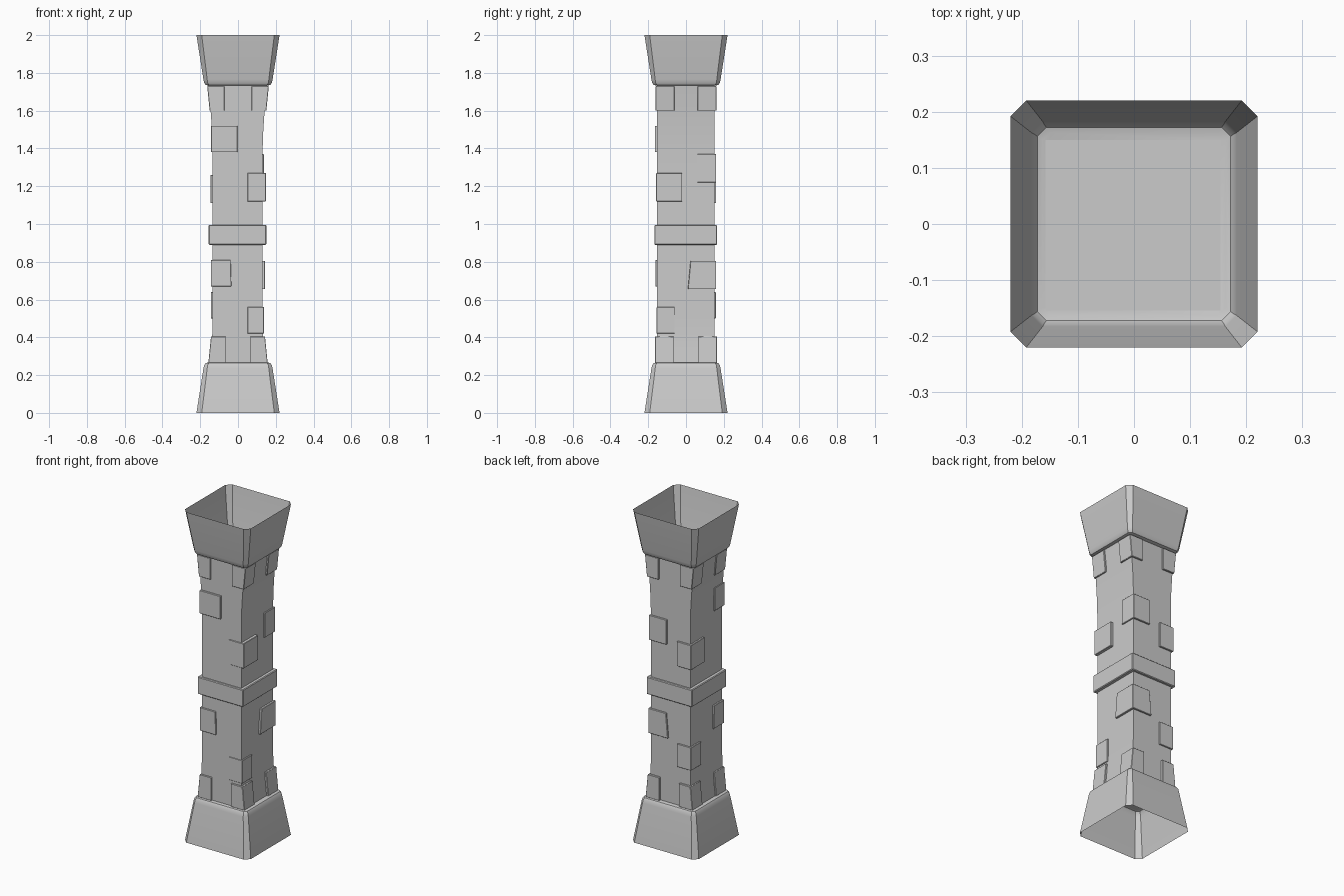
import bpy, bmesh

if "Cube" in bpy.data.objects:
    bpy.data.objects.remove(bpy.data.objects["Cube"])


def finish(bm, name, angle=0.6):
    bmesh.ops.recalc_face_normals(bm, faces=bm.faces)
    me = bpy.data.meshes.new(name)
    bm.to_mesh(me)
    bm.free()
    ob = bpy.data.objects.new(name, me)
    bpy.context.collection.objects.link(ob)
    bpy.ops.object.select_all(action='DESELECT')
    bpy.context.view_layer.objects.active = ob
    ob.select_set(True)
    bpy.ops.object.shade_smooth_by_angle(angle=angle)
    return ob


def loft(name, rings, cap_start=True, cap_end=True, bevel=0):
    """Skin rings (z, x0, x1, y0, y1, chamfer) stacked along z."""
    bm = bmesh.new()
    loops = []
    for z, x0, x1, y0, y1, c in rings:
        if c:
            pts = [(x0 + c, y0), (x1 - c, y0), (x1, y0 + c), (x1, y1 - c),
                   (x1 - c, y1), (x0 + c, y1), (x0, y1 - c), (x0, y0 + c)]
        else:
            pts = [(x0, y0), (x1, y0), (x1, y1), (x0, y1)]
        loops.append([bm.verts.new((x, y, z)) for x, y in pts])
    for a, b in zip(loops, loops[1:]):
        for i in range(len(a)):
            j = (i + 1) % len(a)
            bm.faces.new((a[i], a[j], b[j], b[i]))
    if cap_start:
        bm.faces.new(loops[0])
    if cap_end:
        bm.faces.new(loops[-1])
    if bevel:
        bmesh.ops.bevel(bm, geom=bm.edges[:], offset=bevel, segments=1, affect='EDGES')
    return finish(bm, name)


# flared hollow base and its mirrored capital
flare = [(0.0, 0.22, 0.028), (0.235, 0.183, 0.02), (0.252, 0.179, 0.018),
         (0.263, 0.172, 0.016), (0.266, 0.163, 0.014)]
loft("base", [(z, -h, h, -h, h, c) for z, h, c in flare], cap_start=False)
loft("capital", [(2 - z, -h, h, -h, h, c) for z, h, c in flare], cap_start=False)

# shaft, curving outward in x near both ends
profile = [(0.265, 0.148), (0.34, 0.14), (0.42, 0.134), (0.52, 0.132), (1.38, 0.132),
           (1.48, 0.135), (1.56, 0.14), (1.64, 0.146), (1.735, 0.156)]
loft("shaft", [(z, -h - 0.002, h - 0.002, -0.154, 0.15, 0) for z, h in profile])

# middle band
loft("middle_band", [(0.89, -0.155, 0.15, -0.167, 0.165, 0),
                     (0.995, -0.155, 0.15, -0.167, 0.165, 0)], bevel=0.004)


def corner_stone(name, sx, sy, z0, z1, ox, oy, ix, iy, lean=0.0, skew=0.0):
    """Stone wrapping one corner; ox, oy outer and ix, iy inner reach."""
    rings = []
    for z, l, s in ((z0, 0, 0), (z1, lean, skew)):
        xs = sorted((sx * (ox + l), sx * (ix + s)))
        ys = sorted((sy * oy, sy * (iy + s)))
        rings.append((z, *xs, *ys, 0))
    loft(name, rings, bevel=0.002)


# scattered corner stones
stones = [("front_left_upper", -1, -1, 1.38, 1.52, 0.143, 0.165, 0.003, 0.07, 0),
          ("front_left_lower", -1, -1, 0.67, 0.81, 0.144, 0.162, 0.035, 0.06, 0.004),
          ("front_right_upper", 1, -1, 1.12, 1.27, 0.148, 0.158, 0.05, 0.02, 0),
          ("front_right_lower", 1, -1, 0.42, 0.56, 0.138, 0.156, 0.05, 0.06, 0),
          ("back_right_upper", 1, 1, 1.22, 1.37, 0.137, 0.16, 0.02, 0.06, 0),
          ("back_right_lower", 1, 1, 0.655, 0.805, 0.142, 0.16, 0.01, 0.01, 0.014),
          ("back_left_upper", -1, 1, 1.11, 1.26, 0.145, 0.16, 0.05, 0.03, 0),
          ("back_left_lower", -1, 1, 0.50, 0.64, 0.144, 0.158, 0.05, 0.06, 0)]
for label, sx, sy, z0, z1, ox, oy, ix, iy, skew in stones:
    corner_stone(label + "_stone", sx, sy, z0, z1, ox, oy, ix, iy, 0, skew)

# stones on all four corners at the top and bottom of the shaft
for sx in (-1, 1):
    for sy in (-1, 1):
        side = ("front" if sy < 0 else "back") + ("_left" if sx < 0 else "_right")
        corner_stone(side + "_top_stone", sx, sy, 1.60, 1.73, 0.15, 0.161, 0.072, 0.062, 0.013)
        corner_stone(side + "_bottom_stone", sx, sy, 0.265, 0.405, 0.157, 0.163, 0.065, 0.065, -0.014)
